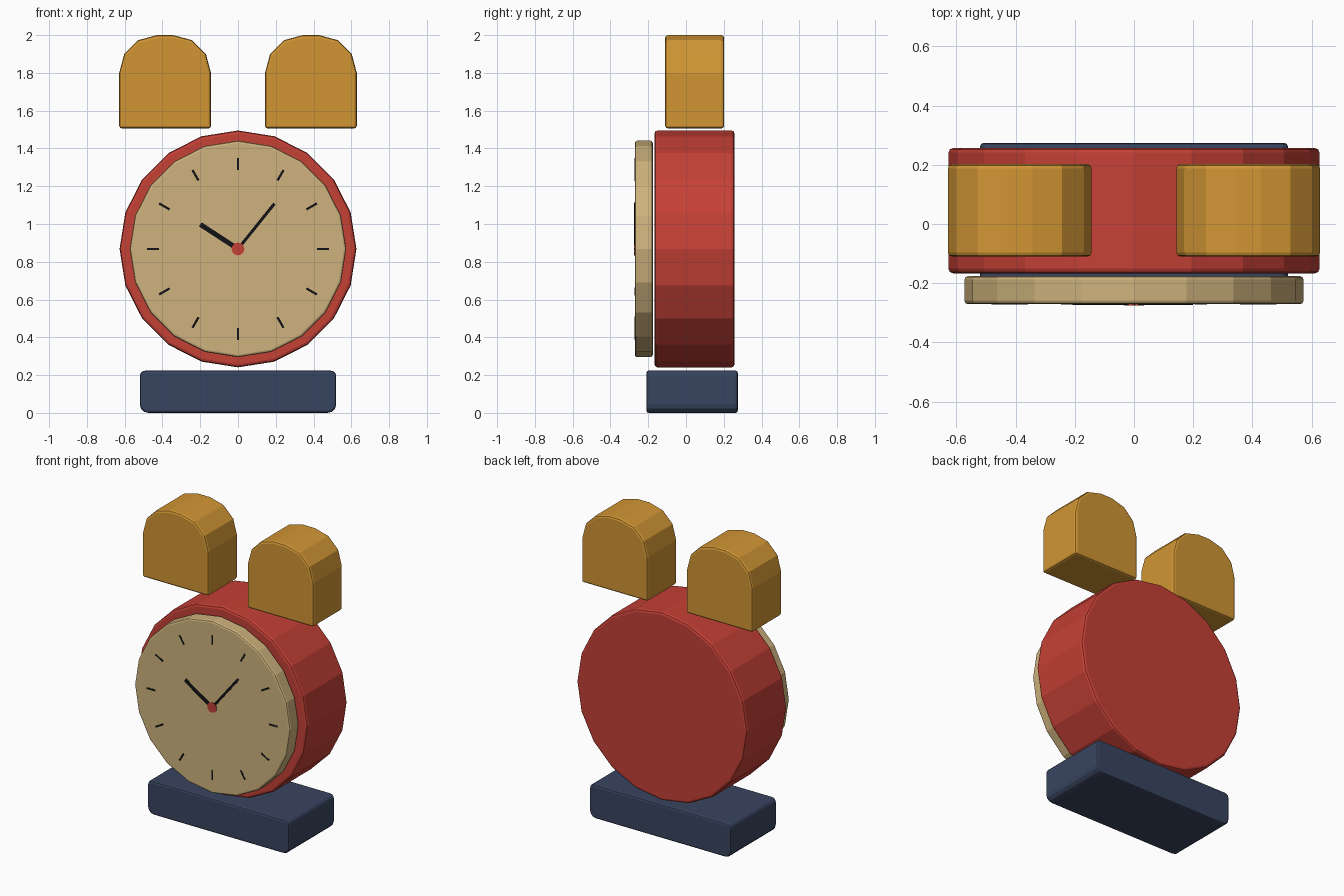
import bpy, bmesh
from math import sin, cos, pi, radians, atan2, hypot

if "Cube" in bpy.data.objects:
    bpy.data.objects.remove(bpy.data.objects["Cube"])

CZ = 0.868  # height of the clock centre


def material(name, rgb):
    m = bpy.data.materials.new(name)
    m.diffuse_color = (*rgb, 1)
    m.use_nodes = True
    m.node_tree.nodes["Principled BSDF"].inputs["Base Color"].default_value = m.diffuse_color
    return m


red = material("red", (0.56, 0.052, 0.037))
cream = material("cream", (0.62, 0.45, 0.205))
gold = material("gold", (0.64, 0.305, 0.034))
navy = material("navy", (0.039, 0.058, 0.115))
black = material("black", (0.006, 0.006, 0.008))


def prism(name, pts, y0, y1, mat, bevel=0.0):
    """Extrude an x-z outline along y; bevel only the sharp edges."""
    bm = bmesh.new()
    face = bm.faces.new([bm.verts.new((x, y0, z)) for x, z in pts])
    new = bmesh.ops.extrude_face_region(bm, geom=[face])["geom"]
    bmesh.ops.translate(bm, vec=(0, y1 - y0, 0),
                        verts=[v for v in new if isinstance(v, bmesh.types.BMVert)])
    bmesh.ops.recalc_face_normals(bm, faces=bm.faces)
    me = bpy.data.meshes.new(name)
    bm.to_mesh(me)
    bm.free()
    me.materials.append(mat)
    ob = bpy.data.objects.new(name, me)
    bpy.context.collection.objects.link(ob)
    if bevel:
        mod = ob.modifiers.new("edge_bevel", 'BEVEL')
        mod.width = bevel
        mod.segments = 2
        mod.limit_method = 'ANGLE'
        mod.angle_limit = radians(50)
    return ob


def disc(r, n):
    return [(r * sin(2 * pi * i / n), CZ + r * cos(2 * pi * i / n)) for i in range(n)]


def rounded(x0, x1, z0, z1, r_bottom, r_top, seg=3):
    """Rectangle outline with separate bottom and top corner radii."""
    pts = []
    for x, z, sx, sz, r, start in ((x1, z0, -1, 1, r_bottom, -90), (x1, z1, -1, -1, r_top, 0),
                                   (x0, z1, 1, -1, r_top, 90), (x0, z0, 1, 1, r_bottom, 180)):
        if r == 0:
            pts.append((x, z))
            continue
        for i in range(seg + 1):
            a = radians(start + 90 * i / seg)
            pts.append((x + sx * r + r * cos(a), z + sz * r + r * sin(a)))
    return pts


def bar(name, angle, r0, r1, w, depth):
    """Thin plate on the dial pointing at a clockwise angle from twelve."""
    s, c = sin(angle), cos(angle)
    pts = [(r * s + h * c, CZ + r * c - h * s)
           for r, h in ((r0, -w / 2), (r1, -w / 2), (r1, w / 2), (r0, w / 2))]
    return prism(name, pts, -0.271 - depth, -0.269, black)


# Stand, case and dial
prism("base", rounded(-0.52, 0.52, 0.0, 0.224, 0.045, 0.03), -0.21, 0.274, navy, 0.012)
prism("clock_case", disc(0.627, 20), -0.167, 0.257, red, 0.016)
prism("dial", disc(0.573, 20), -0.271, -0.176, cream, 0.012)

# Bells
for side, name in ((-1, "left_bell"), (1, "right_bell")):
    cx = side * 0.386
    prism(name, rounded(cx - 0.243, cx + 0.243, 1.506, 2.0, 0, 0.2), -0.11, 0.202, gold, 0.014)

# Hour marks
for i in range(12):
    bar(f"hour_mark_{i + 1}", 2 * pi * (i + 1) / 12, 0.418, 0.482, 0.012, 0.001)

# Hands and hub
bar("hour_hand", atan2(-0.2, 0.13), 0, hypot(0.2, 0.13), 0.026, 0.002)
bar("minute_hand", atan2(0.193, 0.24), 0, hypot(0.193, 0.24), 0.016, 0.003)
prism("hub", disc(0.034, 12), -0.275, -0.269, red)
